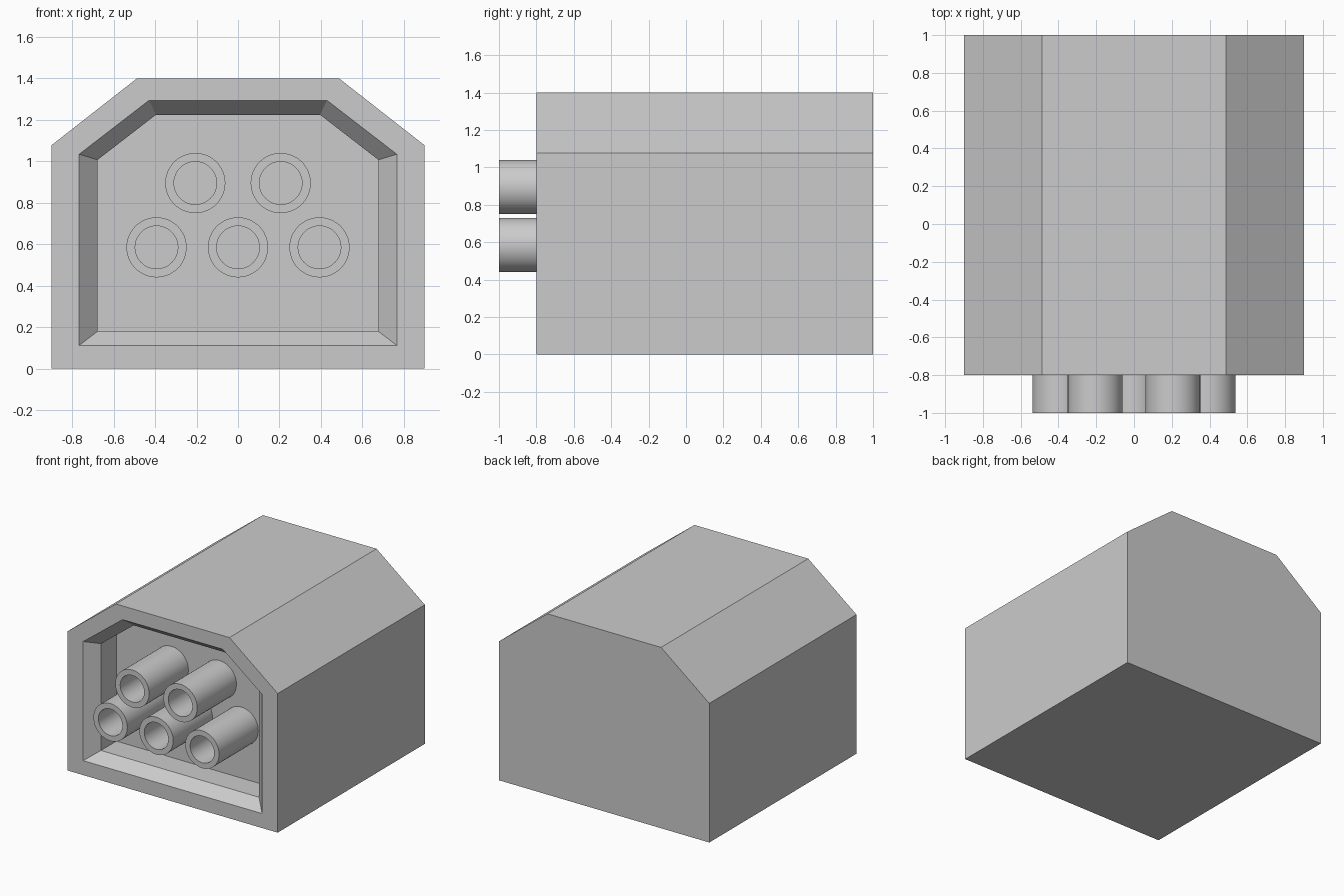
import bpy, bmesh, math

cube = bpy.data.objects.get("Cube")
if cube:
    bpy.data.objects.remove(cube, do_unlink=True)

GREY = (0.6, 0.6, 0.6, 1.0)
grey = bpy.data.materials.new("plain grey")
grey.use_nodes = True
grey.diffuse_color = GREY
grey.node_tree.nodes["Principled BSDF"].inputs["Base Color"].default_value = GREY


def finish(name, bm):
    """Turn a bmesh into a named, coloured object."""
    bmesh.ops.recalc_face_normals(bm, faces=bm.faces)
    mesh = bpy.data.meshes.new(name)
    bm.to_mesh(mesh)
    bm.free()
    mesh.materials.append(grey)
    obj = bpy.data.objects.new(name, mesh)
    bpy.context.collection.objects.link(obj)
    return obj


def bridge(bm, a, b):
    """Join two rings of equal length with quads."""
    for i in range(len(a)):
        j = (i + 1) % len(a)
        bm.faces.new((a[i], a[j], b[j], b[i]))


def hood_ring(bm, y, side, bottom, shoulder, top_side, top):
    """Six-sided outline with cut top corners, at depth y."""
    half = [(side, bottom), (side, shoulder), (top_side, top)]
    points = half + [(-x, z) for x, z in reversed(half)]
    return [bm.verts.new((x, y, z)) for x, z in points]


# Housing: outer shell, front rim, sloped lip, straight recess
FRONT, FLOOR = -0.8, -0.52
outer = (0.9, 0, 1.077, 0.487, 1.4)
opening = (0.766, 0.112, 1.034, 0.429, 1.294)
recess = (0.677, 0.18, 1.007, 0.396, 1.224)
bm = bmesh.new()
rings = [hood_ring(bm, y, *shape) for y, shape in (
    (1, outer), (FRONT, outer), (FRONT, opening), (FRONT + 0.09, recess), (FLOOR, recess))]
for a, b in zip(rings, rings[1:]):
    bridge(bm, a, b)
bm.faces.new(rings[0])
bm.faces.new(rings[-1])
finish("housing", bm)


# Hollow contact tubes standing on the recess floor
def tube(name, x, z, sides=48):
    bm = bmesh.new()
    loops = []
    for radius, y in ((0.145, FLOOR), (0.145, -1), (0.103, -1), (0.103, FLOOR)):
        loops.append([bm.verts.new((x + radius * math.cos(t), y, z + radius * math.sin(t)))
                      for t in (math.tau * i / sides for i in range(sides))])
    for a, b in zip(loops, loops[1:]):
        bridge(bm, a, b)
    obj = finish(name, bm)
    bpy.ops.object.select_all(action="DESELECT")
    obj.select_set(True)
    bpy.context.view_layer.objects.active = obj
    bpy.ops.object.shade_smooth_by_angle(angle=math.radians(30))


for row, z, columns in (("upper", 0.895, (-0.206, 0.206)),
                        ("lower", 0.585, (-0.393, 0, 0.393))):
    for n, x in enumerate(columns, 1):
        tube(f"{row}_tube_{n}", x, z)
